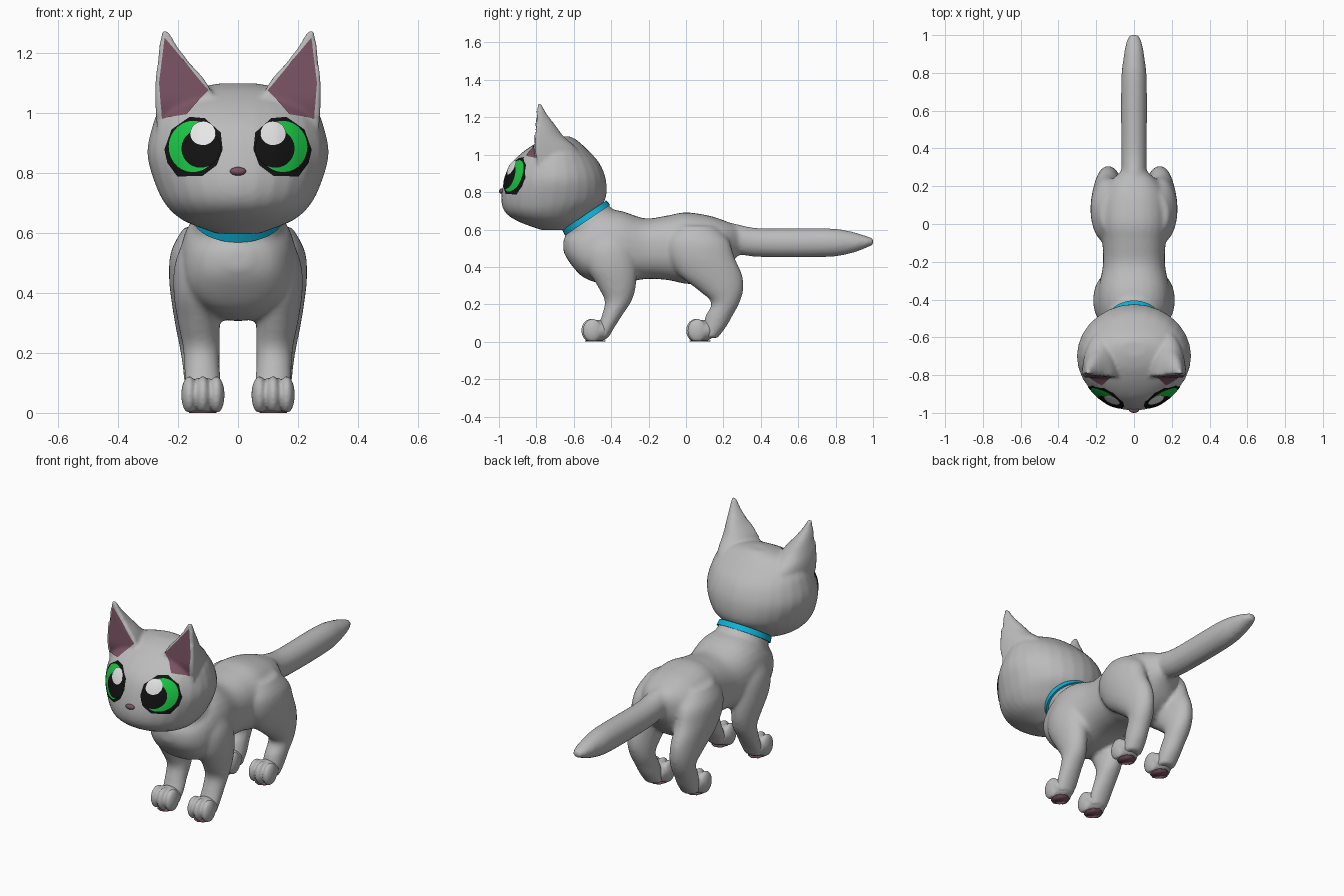
import bpy, bmesh, math
from mathutils import Matrix, Vector
from mathutils.bvhtree import BVHTree

if "Cube" in bpy.data.objects:
    bpy.data.objects.remove(bpy.data.objects["Cube"])


def material(name, rgb):
    m = bpy.data.materials.new(name)
    m.diffuse_color = (*rgb, 1)
    m.use_nodes = True
    m.node_tree.nodes["Principled BSDF"].inputs["Base Color"].default_value = m.diffuse_color
    return m


GREY = material("grey_fur", (0.5, 0.5, 0.5))
PINK = material("dusky_pink", (0.19, 0.085, 0.12))
GREEN = material("eye_green", (0.01, 0.58, 0.06))
BLACK = material("eye_black", (0.006, 0.006, 0.006))
WHITE = material("eye_glint", (0.8, 0.8, 0.8))
CYAN = material("collar_cyan", (0.005, 0.45, 0.68))


def finish(name, bm, mat):
    me = bpy.data.meshes.new(name)
    bm.to_mesh(me)
    bm.free()
    me.materials.append(mat)
    for p in me.polygons:
        p.use_smooth = True
    ob = bpy.data.objects.new(name, me)
    bpy.context.collection.objects.link(ob)
    return ob


def fuse(ob, voxel, rounds):
    """Blend overlapping shapes of one object into a single smooth skin."""
    r = ob.modifiers.new("Fuse", 'REMESH')
    r.mode, r.voxel_size, r.use_smooth_shade = 'VOXEL', voxel, True
    s = ob.modifiers.new("Soften", 'SMOOTH')
    s.factor, s.iterations = 0.5, rounds


def loft(bm, axis, rings, power=2.0, flat=False, sides=28, steps=5):
    """Rings are (position, x centre, x radius, low, high), splined along the axis."""
    fine = []
    for i in range(len(rings) - 1):
        p = [rings[min(max(i + k, 0), len(rings) - 1)] for k in (-1, 0, 1, 2)]
        for s in range(steps):
            t = s / steps
            fine.append([0.5 * (2 * b + (c - a) * t + (2 * a - 5 * b + 4 * c - d) * t * t
                                + (3 * b - a - 3 * c + d) * t ** 3) for a, b, c, d in zip(*p)])
    fine.append(rings[-1])
    loops = []
    for pos, xc, hx, lo, hi in fine:
        mid, rad = (lo, hi - lo) if flat else ((lo + hi) / 2, (hi - lo) / 2)
        loop = []
        for k in range(sides):
            a = 2 * math.pi * k / sides
            c, s = (math.copysign(abs(f) ** (2 / power), f) for f in (math.cos(a), math.sin(a)))
            u, v = xc + hx * c, mid + rad * (max(s, 0) if flat else s)
            loop.append(bm.verts.new((u, pos, v) if axis == 'Y' else (u, v, pos)))
        loops.append(loop)
    faces = [bm.faces.new(loops[0]), bm.faces.new(loops[-1][::-1])]
    for a, b in zip(loops, loops[1:]):
        for k in range(sides):
            j = (k + 1) % sides
            faces.append(bm.faces.new((a[j], a[k], b[k], b[j])))
    bmesh.ops.recalc_face_normals(bm, faces=faces)


def ball(bm, centre, radii):
    bmesh.ops.create_uvsphere(bm, u_segments=24, v_segments=16, radius=1,
                              matrix=Matrix.Translation(centre) @ Matrix.Diagonal((*radii, 1)))


def side(rings, s):
    return [(r[0], r[1] * s, *r[2:]) for r in rings]


def tilted(centre, squash=1.0):
    return (Matrix.Translation(centre) @ Matrix.Rotation(0.594, 4, 'X')
            @ Matrix.Diagonal((squash, 1, 1, 1)))


# Body: torso, neck, tail and four legs blended together
FRONT_LEG = [(.60, .10, .07, -.50, -.32), (.50, .125, .085, -.54, -.28),
             (.40, .135, .08, -.53, -.265), (.30, .13, .07, -.475, -.267),
             (.22, .122, .062, -.435, -.29), (.15, .12, .06, -.447, -.335),
             (.08, .117, .06, -.47, -.38), (.02, .117, .05, -.48, -.415)]
HIND_LEG = [(.62, .10, .08, -.06, .16), (.54, .135, .088, -.10, .23),
            (.45, .145, .085, -.09, .26), (.36, .14, .08, -.04, .30),
            (.28, .135, .072, .06, .307), (.21, .13, .063, .135, .287),
            (.14, .125, .058, .105, .25), (.08, .12, .057, .09, .215),
            (.02, .117, .05, .08, .17)]
body = bmesh.new()
loft(body, 'Y', [(-.655, 0, .04, .48, .55), (-.62, 0, .12, .42, .59), (-.55, 0, .17, .345, .64),
                 (-.45, 0, .19, .31, .70), (-.35, 0, .19, .31, .70), (-.22, 0, .165, .335, .66),
                 (-.10, 0, .168, .33, .675), (0, 0, .185, .31, .692), (.12, 0, .18, .31, .675),
                 (.20, 0, .15, .36, .65), (.26, 0, .09, .44, .625), (.30, 0, .04, .48, .60)], 2.3)
loft(body, 'Y', [(.15, 0, .06, .50, .655), (.26, 0, .065, .472, .632), (.40, 0, .068, .453, .607),
                 (.75, 0, .068, .453, .607), (.88, 0, .056, .472, .59),
                 (.96, 0, .042, .50, .567), (1.003, 0, .022, .518, .552)])
for s in (1, -1):
    loft(body, 'Z', side(FRONT_LEG, s))
    loft(body, 'Z', side(HIND_LEG, s))
bmesh.ops.create_cone(body, cap_ends=True, segments=32, radius1=.16, radius2=.132, depth=.12,
                      matrix=tilted((0, -.507, .623)))
fuse(finish("body", body, GREY), .012, 6)

# Head with ears blended in
EAR = [(.95, .17, .10, -.79, -.55), (1.03, .176, .10, -.808, -.58), (1.10, .19, .086, -.805, -.655),
       (1.16, .212, .057, -.80, -.70), (1.22, .232, .031, -.795, -.745),
       (1.272, .243, .012, -.792, -.772)]
skull = bmesh.new()
loft(skull, 'Z', [(.597, 0, .07, -.77, -.63), (.64, 0, .18, -.89, -.55), (.69, 0, .238, -.965, -.49),
                  (.76, 0, .275, -.988, -.432), (.86, 0, .302, -.972, -.427),
                  (.95, 0, .287, -.935, -.46), (1.02, 0, .255, -.865, -.52),
                  (1.075, 0, .17, -.775, -.58), (1.098, 0, .06, -.70, -.62)])
for s in (1, -1):
    loft(skull, 'Z', side(EAR, s), flat=True)
head = finish("head", skull, GREY)
fuse(head, .010, 4)

# Collar band between head and chest
band = bmesh.new()
bmesh.ops.create_cone(band, cap_ends=True, segments=40, radius1=.146, radius2=.142, depth=.032,
                      matrix=tilted((0, -.535, .663), 1.03))
collar = finish("collar", band, CYAN)
bpy.context.view_layer.objects.active = collar
collar.select_set(True)
bpy.ops.object.shade_smooth_by_angle()

# Nose
tip = bmesh.new()
ball(tip, (0, -.985, .805), (.027, .015, .014))
finish("nose", tip, PINK)

# Paws with three toes and a pink pad underneath
for s, lr in ((1, "left"), (-1, "right")):
    for y0, fb in ((-.56, "front"), (0, "hind")):
        x = .117 * s
        paw = bmesh.new()
        ball(paw, (x, y0 + .085, .06), (.066, .075, .058))
        for k in (-1, 0, 1):
            ball(paw, (x + .045 * k, y0 + .052 + .008 * abs(k), .06), (.027, .052, .062))
        for v in paw.verts:
            v.co.z = max(v.co.z, .003)
        fuse(finish(f"{fb}_{lr}_paw", paw, GREY), .006, 2)
        pad = bmesh.new()
        bmesh.ops.create_cone(pad, cap_ends=True, segments=8, radius1=.046, radius2=.046, depth=.006,
                              matrix=Matrix.Translation((x, y0 + .075, .003))
                              @ Matrix.Diagonal((1, 1.2, 1, 1)))
        finish(f"{fb}_{lr}_pad", pad, PINK)

# Face markings: thin patches laid on the head surface
bpy.context.view_layer.update()
tree = BVHTree.FromObject(head, bpy.context.evaluated_depsgraph_get())


def patch(name, outline, mat, lift, s, cuts=1, rings=6):
    pts = [Vector((s * x, z)) for x, z in outline]
    pts = [a.lerp(b, k / cuts) for a, b in zip(pts, pts[1:] + pts[:1]) for k in range(cuts)]
    mid = sum(pts, Vector((0, 0))) / len(pts)
    bm = bmesh.new()

    def place(p):
        hit = tree.ray_cast(Vector((p.x, -2, p.y)), Vector((0, 1, 0)))
        if hit[0] is None or hit[0].y > -.70:
            hit = tree.find_nearest(Vector((p.x, -.81, p.y)))
        return bm.verts.new(hit[0] + hit[1] * lift)

    centre, prev, n = place(mid), None, len(pts)
    for r in range(1, rings + 1):
        loop = [place(mid.lerp(p, r / rings)) for p in pts]
        for k in range(n):
            j = (k + 1) % n
            bm.faces.new((prev[k], loop[k], loop[j], prev[j]) if prev else (centre, loop[k], loop[j]))
        prev = loop
    bm.normal_update()
    if sum(f.normal.y for f in bm.faces) > 0:
        bmesh.ops.reverse_faces(bm, faces=bm.faces[:])
    finish(name, bm, mat)


def oval(x, z, rx, rz, n=28):
    return [(x + rx * math.cos(2 * math.pi * k / n), z + rz * math.sin(2 * math.pi * k / n))
            for k in range(n)]


RIM = [(.243, .877), (.22, .943), (.16, .985), (.11, .98), (.057, .933),
       (.051, .877), (.07, .825), (.117, .79), (.20, .788), (.233, .833)]
INNER_EAR = [(.10, 1.075), (.17, .993), (.253, .98), (.263, 1.10), (.244, 1.25)]
for s, lr in ((1, "left"), (-1, "right")):
    patch(f"{lr}_eye_rim", RIM, BLACK, .003, s, 4)
    patch(f"{lr}_iris", oval(.147, .886, .08, .084), GREEN, .006, s)
    patch(f"{lr}_pupil", oval(.120, .879, .064, .063), BLACK, .009, s)
    patch(f"{lr}_glint", oval(.113, .927, .041, .038), WHITE, .012, s)
    patch(f"{lr}_inner_ear", INNER_EAR, PINK, .004, s, 8, 8)
